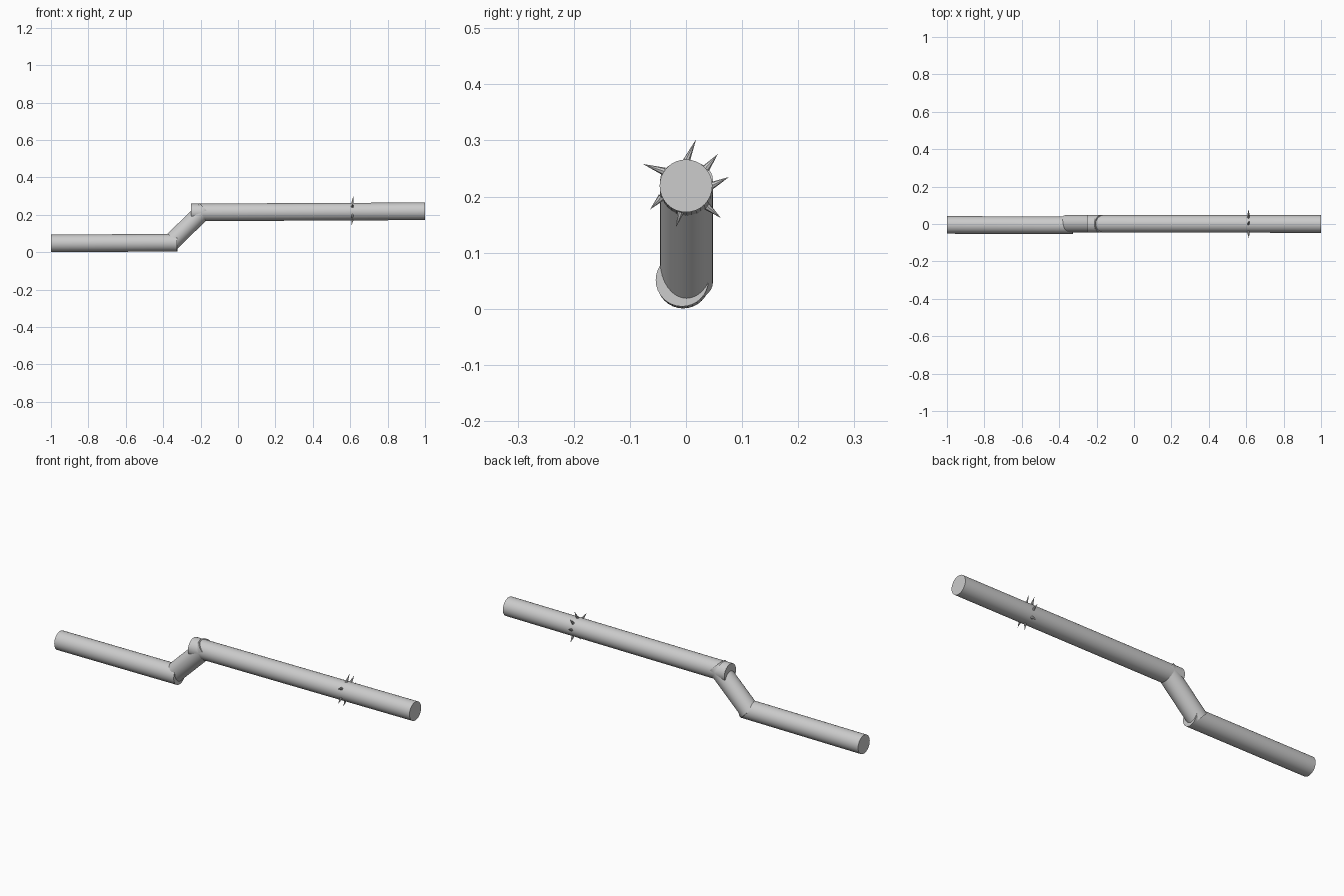
import bpy
from mathutils import Vector

if "Cube" in bpy.data.objects:
    bpy.data.objects.remove(bpy.data.objects["Cube"])


def rod(name, start, end, r1, r2, sides):
    """Closed cylinder or cone between two points."""
    a, b = Vector(start), Vector(end)
    d = b - a
    bpy.ops.mesh.primitive_cone_add(vertices=sides, radius1=r1, radius2=r2,
                                    depth=d.length, location=(a + b) / 2)
    ob = bpy.context.object
    ob.name = name
    ob.rotation_euler = d.to_track_quat('Z', 'Y').to_euler()
    bpy.ops.object.shade_smooth_by_angle()
    return ob


R = 0.047

# Three straight sections of the bent pipe
rod("lower_pipe", (-1, -0.005, 0.0475), (-0.325, -0.007, 0.051), R, R, 32)
rod("slanted_pipe", (-0.363, 0.001, 0.047), (-0.175, 0.001, 0.23), R, R, 32)
rod("upper_pipe", (-0.25, 0.001, 0.213), (1, 0, 0.219), R, R, 32)

# Ring of thin thorns: base (y, z) and tip (y, z)
thorns = [
    ((0.001, 0.264), (0.018, 0.302)),
    ((0.038, 0.253), (0.057, 0.276)),
    ((0.047, 0.220), (0.077, 0.235)),
    ((0.040, 0.180), (0.062, 0.162)),
    ((-0.009, 0.173), (-0.018, 0.145)),
    ((-0.046, 0.196), (-0.064, 0.177)),
    ((-0.043, 0.246), (-0.077, 0.258)),
]
for i, (b, t) in enumerate(thorns):
    base = Vector((0.612, *b))
    tip = Vector((0.612 + 0.06 * (t[1] - 0.219), *t))
    base -= (tip - base).normalized() * 0.004
    rod(f"thorn_{i + 1}", base, tip, 0.007, 0, 8)
